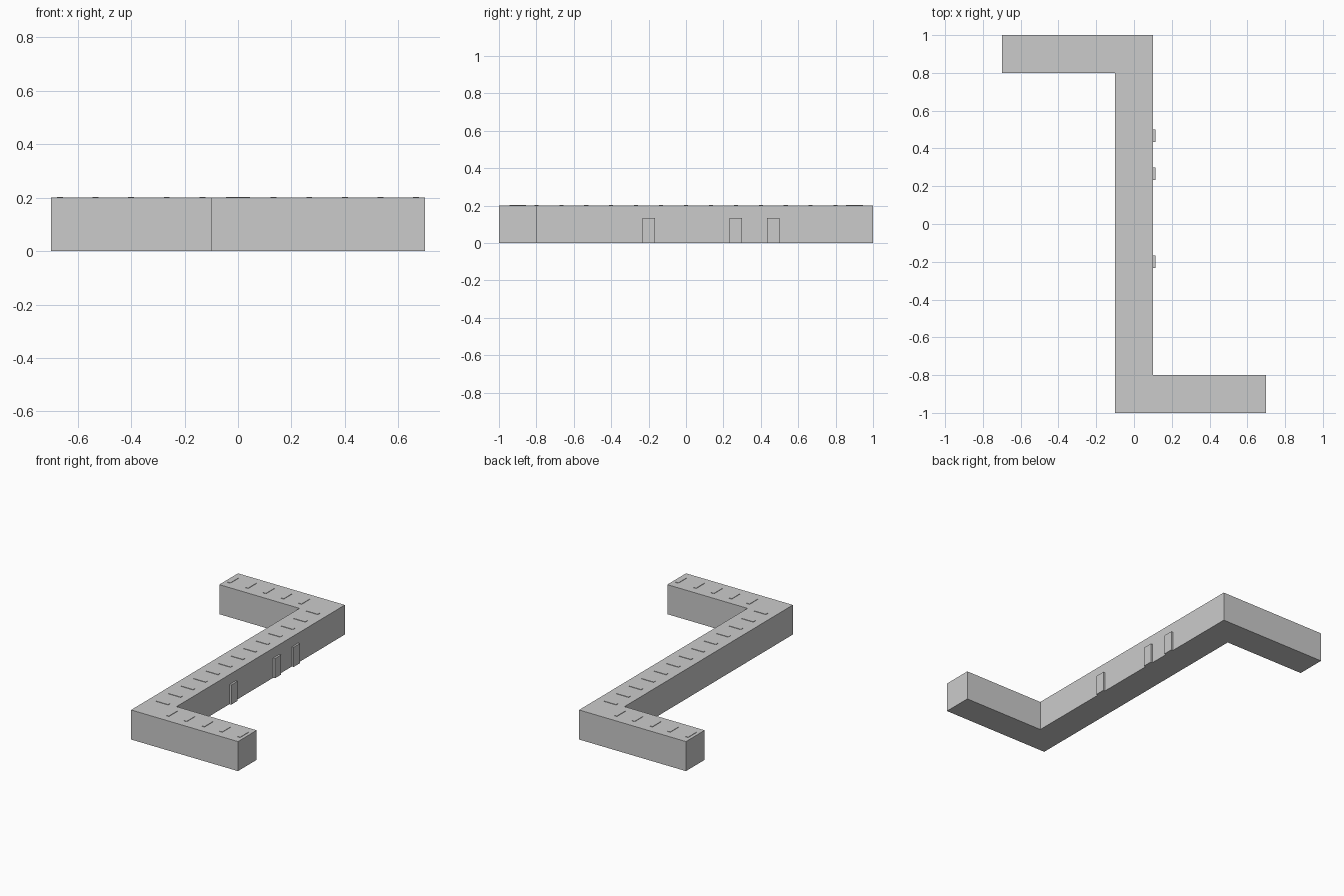
import bpy, bmesh

if "Cube" in bpy.data.objects:
    bpy.data.objects.remove(bpy.data.objects["Cube"])

grey = bpy.data.materials.new("light_grey")
grey.diffuse_color = (0.6, 0.6, 0.6, 1)
grey.use_nodes = True
grey.node_tree.nodes["Principled BSDF"].inputs["Base Color"].default_value = grey.diffuse_color

H = 0.2  # building height


def finish(bm, name):
    mesh = bpy.data.meshes.new(name)
    bmesh.ops.recalc_face_normals(bm, faces=bm.faces)
    bm.to_mesh(mesh)
    bm.free()
    mesh.materials.append(grey)
    obj = bpy.data.objects.new(name, mesh)
    bpy.context.collection.objects.link(obj)
    return obj


def box(name, centre, size):
    bm = bmesh.new()
    bmesh.ops.create_cube(bm, size=1)
    bmesh.ops.scale(bm, vec=size, verts=bm.verts)
    bmesh.ops.translate(bm, vec=centre, verts=bm.verts)
    return finish(bm, name)


# Z-shaped building: half outline, repeated with a half turn
half = [(-0.1, -1), (0.7, -1), (0.7, -0.8), (0.1, -0.8)]
outline = half + [(-x, -y) for x, y in half]
bm = bmesh.new()
base = bm.faces.new([bm.verts.new((x, y, 0)) for x, y in outline])
top = bmesh.ops.extrude_face_region(bm, geom=[base], use_keep_orig=True)
bmesh.ops.translate(bm, vec=(0, 0, H),
                    verts=[v for v in top["geom"] if isinstance(v, bmesh.types.BMVert)])
finish(bm, "building_body")

# Thin raised roof plates along the spine and both arms
STEP, LONG, SHORT, RISE = 2 / 15, 0.09, 0.022, 0.003
for i in range(-6, 7):
    box("spine_roof_plate", (0, i * STEP, H + RISE / 2), (LONG, SHORT, RISE))
for side in (-1, 1):
    for i in range(1, 6):
        box("arm_roof_plate", (side * i * STEP, -side * 0.9, H + RISE / 2),
            (SHORT, LONG, RISE))

# Doors on the right side of the spine
for y in (-0.2, 0.267, 0.467):
    box("door", (0.1065, y, 0.0667), (0.0133, 0.0667, 0.1333))
